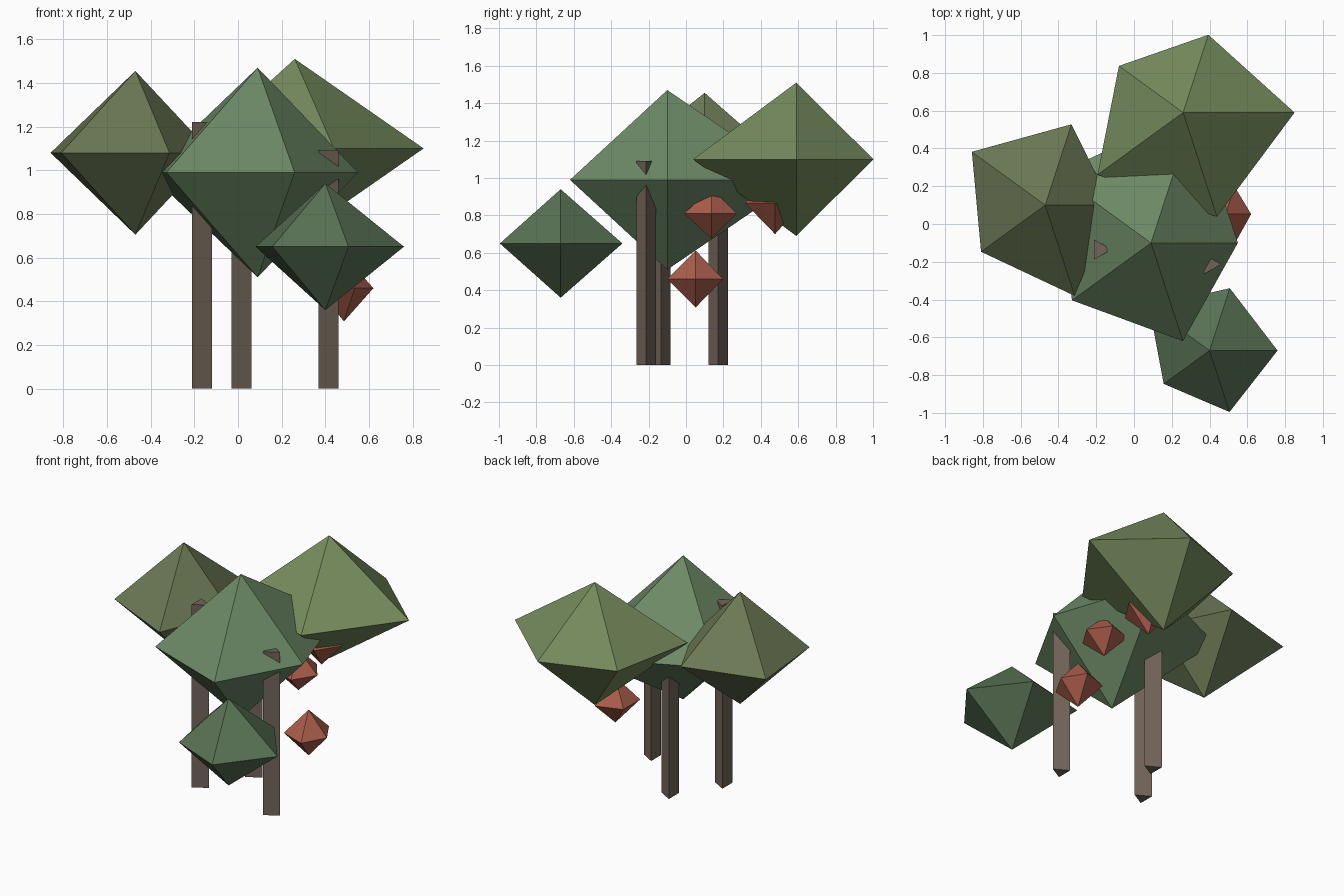
import bpy
import bmesh
from math import cos, sin, tau

if "Cube" in bpy.data.objects:
    bpy.data.objects.remove(bpy.data.objects["Cube"])


def material(name, rgb):
    m = bpy.data.materials.new(name)
    m.diffuse_color = (*rgb, 1)
    m.use_nodes = True
    m.node_tree.nodes["Principled BSDF"].inputs["Base Color"].default_value = m.diffuse_color
    return m


def make_object(name, bm, mat):
    bmesh.ops.recalc_face_normals(bm, faces=bm.faces)
    me = bpy.data.meshes.new(name)
    bm.to_mesh(me)
    bm.free()
    me.materials.append(mat)
    bpy.context.collection.objects.link(bpy.data.objects.new(name, me))


def gem(name, centre, radii, half_height, mat):
    """Double pyramid whose equator corners have their own radii."""
    x, y, z = centre
    bm = bmesh.new()
    n = len(radii)
    ring = [bm.verts.new((x + r * cos(tau * i / n), y + r * sin(tau * i / n), z))
            for i, r in enumerate(radii)]
    for tip_z in (z + half_height, z - half_height):
        tip = bm.verts.new((x, y, tip_z))
        for i in range(n):
            bm.faces.new((ring[i], ring[(i + 1) % n], tip))
    make_object(name, bm, mat)


def trunk(name, x, y, radius, height, mat):
    """Three-sided post with one edge facing +x."""
    bm = bmesh.new()
    base = bm.faces.new([bm.verts.new((x + radius * cos(tau * i / 3),
                                       y + radius * sin(tau * i / 3), 0))
                         for i in range(3)])
    ext = bmesh.ops.extrude_face_region(bm, geom=[base], use_keep_orig=True)
    top = [v for v in ext["geom"] if isinstance(v, bmesh.types.BMVert)]
    bmesh.ops.translate(bm, verts=top, vec=(0, 0, height))
    make_object(name, bm, mat)


# Trunks
bark = material("bark", (0.17, 0.13, 0.10))
for i, (x, y, h) in enumerate([(-0.18, -0.135, 1.22), (0.0, 0.172, 1.1),
                               (0.40, -0.213, 1.09)]):
    trunk(f"trunk_{i + 1}", x, y, 0.061, h, bark)

# Foliage clumps
clumps = [
    ("back", (0.26, 0.59, 1.10), (0.59, 0.433, 0.42, 0.56, 0.58), 0.41, (0.18, 0.26, 0.11)),
    ("left", (-0.47, 0.10, 1.08), (0.35, 0.45, 0.48, 0.42, 0.505), 0.375, (0.15, 0.19, 0.09)),
    ("middle", (0.09, -0.10, 0.99), (0.46, 0.74, 0.62, 0.517, 0.547), 0.48, (0.15, 0.25, 0.13)),
    ("front", (0.40, -0.67, 0.65), (0.36, 0.347, 0.395, 0.30, 0.342), 0.29, (0.10, 0.17, 0.09)),
]
for name, centre, radii, half, rgb in clumps:
    gem(f"foliage_{name}", centre, radii, half, material(f"leaf_{name}", rgb))

# Fruit
red = material("fruit_red", (0.40, 0.11, 0.07))
fruits = [
    ((0.485, 0.052, 0.46), (0.135, 0.154, 0.15, 0.15, 0.161), 0.152),
    ((0.35, 0.137, 0.81), (0.14, 0.14, 0.14, 0.14, 0.155), 0.135),
    ((0.285, 0.476, 0.865), (0.155, 0.155, 0.155, 0.155, 0.168), 0.165),
]
for i, (centre, radii, half) in enumerate(fruits):
    gem(f"fruit_{i + 1}", centre, radii, half, red)
